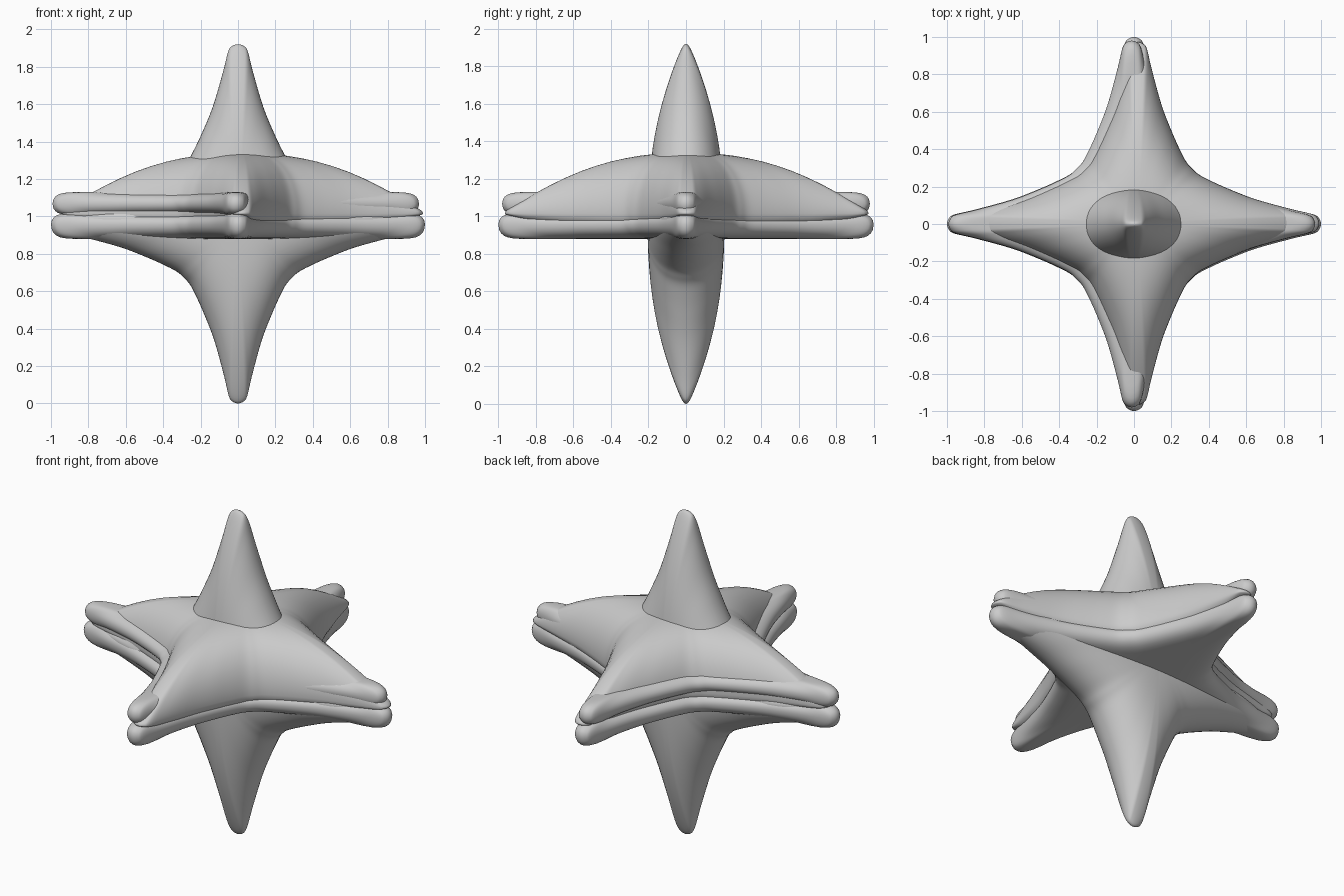
import bpy, math
from mathutils import Vector

if "Cube" in bpy.data.objects:
    bpy.data.objects.remove(bpy.data.objects["Cube"])

# Half of one star arm, from the tip to the inner corner
HALF = [(1, 0), (.99, .03), (.96, .051), (.85, .077), (.65, .132),
        (.5, .19), (.4, .235), (.338, .268), (.301, .301)]
RINGS = [i / 12 for i in range(1, 9)] + [.75, .82, .88, .92, .95, .97, .985, .995, 1]


def outline(steps=4):
    """Smooth closed four-pointed star of unit radius."""
    quarter = HALF + [(y, x) for x, y in HALF[-2:0:-1]]
    pts = []
    for k in range(4):
        for x, y in quarter:
            for _ in range(k):
                x, y = -y, x
            pts.append(Vector((x, y)))
    n, out = len(pts), []
    for i in range(n):
        a, b, c, d = (pts[(i + j) % n] for j in (-1, 0, 1, 2))
        for j in range(steps):
            t = j / steps
            out.append(.5 * (2 * b + (c - a) * t + (2 * a - 5 * b + 4 * c - d) * t * t
                             + (3 * b - a - 3 * c + d) * t ** 3))
    return out


def puffy(fall):
    """Inflated thickness that also drops towards the arm tips."""
    def height(s, p):
        r = s * p.length
        return (1 - fall * r * r) * math.sqrt(max(0, 1 - s ** 4))
    return height


def slab(s, p):
    """Flat thickness with a rounded rim and blunt ball-like tips."""
    w = math.cos(2 * math.atan2(p.y, p.x)) ** 200
    return math.sqrt(max(0, 1 - s ** (8 + 22 * w)))


def star(name, radius, top, bottom, height, location, upright=False):
    rim = outline()
    n = len(rim)
    verts, faces = [], []
    for thick in (top, -bottom):
        base = len(verts)
        verts.append((0, 0, thick))
        for s in RINGS:
            for p in rim:
                verts.append((p.x * s * radius, p.y * s * radius, thick * height(s, p)))
        for i in range(n):
            j = (i + 1) % n
            new = [(base, base + 1 + i, base + 1 + j)]
            for r in range(len(RINGS) - 1):
                a, b = base + 1 + r * n, base + 1 + (r + 1) * n
                new.append((a + i, b + i, b + j, a + j))
            faces += [f[::-1] if thick < 0 else f for f in new]
    if upright:
        # The top spike is slightly wider than the bottom one
        verts = [(x * (1.07 if y > .3 and abs(x) < .3 else 1), -z, y) for x, y, z in verts]
    mesh = bpy.data.meshes.new(name)
    mesh.from_pydata(verts, [], faces)
    obj = bpy.data.objects.new(name, mesh)
    bpy.context.collection.objects.link(obj)
    obj.location = location
    # Join the two halves along the rim
    weld = obj.modifiers.new("weld", 'WELD')
    weld.merge_threshold = .0002
    mesh.shade_smooth()
    return obj


# Upright star giving the top and bottom spikes
star("upright_star", .96, .205, .205, puffy(.68), (0, 0, .96), True)
# Lower flat star with rounded rim
star("lower_flat_star", 1, .062, .078, slab, (0, 0, .957))
# Upper rim layer, slightly shifted to the left
star("upper_rim_star", .98, .063, .063, slab, (-.012, 0, 1.067))
# Domed body filling the groove between the layers, shifted to the right
star("domed_star", .97, .325, .14, puffy(.78), (.02, .004, 1.015))
